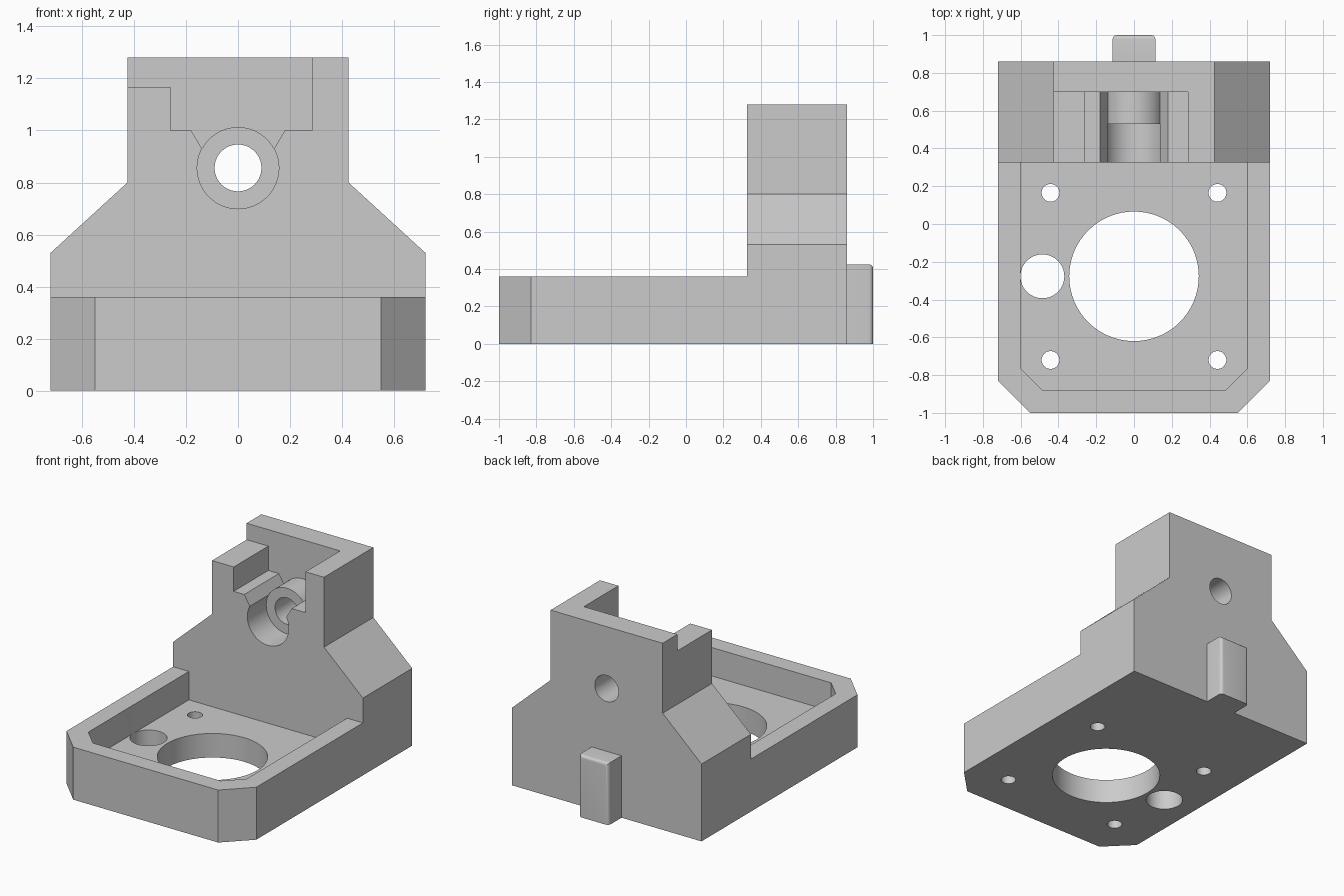
import bpy, bmesh, math
from mathutils import Vector

cube = bpy.data.objects.get("Cube")
if cube:
    bpy.data.objects.remove(cube, do_unlink=True)

grey = bpy.data.materials.new("plain grey")
grey.use_nodes = True
grey.diffuse_color = (0.6, 0.6, 0.6, 1)
grey.node_tree.nodes["Principled BSDF"].inputs["Base Color"].default_value = (0.6, 0.6, 0.6, 1)


def prism(name, points, axis, start, end):
    """Extrude a 2D outline along z (points are x, y) or y (points are x, z)."""
    bm = bmesh.new()
    place = (lambda u, v: (u, v, start)) if axis == "z" else (lambda u, v: (u, start, v))
    face = bm.faces.new([bm.verts.new(place(u, v)) for u, v in points])
    grown = bmesh.ops.extrude_face_region(bm, geom=[face])["geom"]
    shift = Vector((0, 0, end - start)) if axis == "z" else Vector((0, end - start, 0))
    bmesh.ops.translate(bm, vec=shift, verts=[g for g in grown if isinstance(g, bmesh.types.BMVert)])
    bmesh.ops.recalc_face_normals(bm, faces=bm.faces)
    mesh = bpy.data.meshes.new(name)
    bm.to_mesh(mesh)
    bm.free()
    mesh.materials.append(grey)
    obj = bpy.data.objects.new(name, mesh)
    bpy.context.collection.objects.link(obj)
    return obj


def circle(cx, cy, r, n=64):
    return [(cx + r * math.cos(math.tau * i / n), cy + r * math.sin(math.tau * i / n)) for i in range(n)]


def mirrored(half):
    """Close a right-hand outline with its reflection in x."""
    return half + [(-u, v) for u, v in reversed(half)]


def combine(target, tool, operation):
    mod = target.modifiers.new(operation.lower(), "BOOLEAN")
    mod.operation, mod.solver, mod.object = operation, "EXACT", tool
    bpy.context.view_layer.update()
    evaluated = target.evaluated_get(bpy.context.evaluated_depsgraph_get())
    mesh = bpy.data.meshes.new_from_object(evaluated)
    target.modifiers.clear()
    target.data = mesh
    bpy.data.objects.remove(tool, do_unlink=True)


WALL, BACK, RIM, FLOOR = 0.325, 0.86, 0.36, 0.165

# Tray with chamfered front corners and a recessed floor
body = prism("bracket_body", mirrored([(0.55, -1), (0.72, -0.83), (0.72, WALL)]), "z", 0, RIM)
pocket = prism("pocket_cutter", mirrored([(0.485, -0.88), (0.6, -0.765), (0.6, 0.5)]), "z", FLOOR, 0.6)
combine(body, pocket, "DIFFERENCE")

# Floor openings: large centre hole, side hole and four screw holes
holes = [(0, -0.277, 0.343), (-0.485, -0.277, 0.116)]
holes += [(x, y, 0.047) for x in (-0.442, 0.442) for y in (-0.72, 0.165)]
for x, y, r in holes:
    combine(body, prism("hole_cutter", circle(x, y, r), "z", -0.1, 0.5), "DIFFERENCE")

# Shouldered tower
tower = prism("tower", mirrored([(0.72, 0), (0.72, 0.53), (0.425, 0.8), (0.425, 1.28)]), "y", WALL, BACK)

# Stepped top recess, its floor rising over the ring around the bore
centre, ring = 0.856, 0.157
arc = [(u, v) for u, v in circle(0, centre, ring) if v > 0.919]
arc.sort()
recess = [(-0.5, 1.167), (-0.26, 1.167), (-0.26, 1), (-0.18, 1)] + arc
recess += [(0.18, 1), (0.285, 1), (0.285, 1.4), (-0.5, 1.4)]
combine(tower, prism("recess_cutter", recess, "y", 0.2, 0.7), "DIFFERENCE")

# Counterbore and through bore
combine(tower, prism("counterbore_cutter", circle(0, centre, ring), "y", 0.2, 0.53), "DIFFERENCE")
combine(tower, prism("bore_cutter", circle(0, centre, 0.09), "y", 0.1, 1.1), "DIFFERENCE")
combine(body, tower, "UNION")

# Rear tab with rounded outer edges
tab = prism("rear_tab", mirrored([(0.113, 0), (0.113, 0.425)]), "y", BACK, 1)
bm = bmesh.new()
bm.from_mesh(tab.data)
outer = [e for e in bm.edges if all(v.co.y > 0.99 for v in e.verts) and any(v.co.z > 0.1 for v in e.verts)]
bmesh.ops.bevel(bm, geom=outer, offset=0.022, segments=5, profile=0.5, affect="EDGES")
bm.to_mesh(tab.data)
bm.free()

# Smooth curved walls, keep machined edges crisp
for obj in (body, tab):
    bpy.ops.object.select_all(action="DESELECT")
    obj.select_set(True)
    bpy.context.view_layer.objects.active = obj
    bpy.ops.object.shade_smooth_by_angle(angle=math.radians(25))
